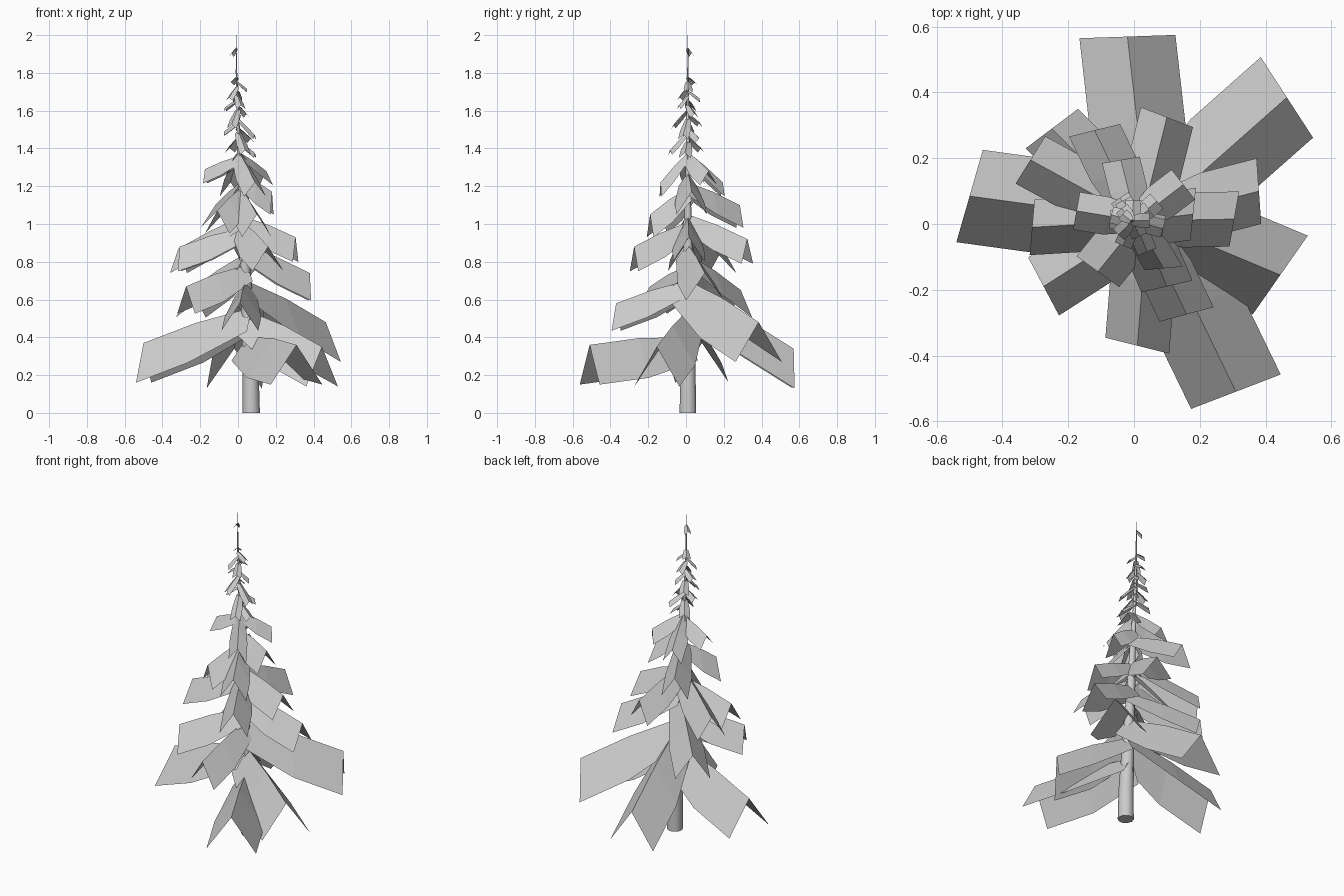
import bpy, bmesh, math, random
from mathutils import Vector

if "Cube" in bpy.data.objects:
    bpy.data.objects.remove(bpy.data.objects["Cube"])

random.seed(4)

# trunk centre line with radius: x, y, z, r
PATH = [(.07, .01, 0, .046), (.067, .01, .2, .043), (.055, .01, .45, .036), (.03, .01, .9, .024),
        (.005, .01, 1.4, .010), (-.008, .01, 1.8, .004), (-.01, .01, 2.0, .001)]


def trunk_at(z):
    for a, b in zip(PATH, PATH[1:]):
        if z <= b[2]:
            return Vector(a[:3]).lerp(Vector(b[:3]), (z - a[2]) / (b[2] - a[2]))
    return Vector(PATH[-1][:3])


def finish(bm, name):
    me = bpy.data.meshes.new(name)
    bm.to_mesh(me)
    bm.free()
    ob = bpy.data.objects.new(name, me)
    bpy.context.collection.objects.link(ob)
    return ob


def build_trunk(sides=10):
    bm = bmesh.new()
    rings = [[bm.verts.new((x + r * math.cos(k * math.tau / sides),
                            y + r * math.sin(k * math.tau / sides), z))
              for k in range(sides)] for x, y, z, r in PATH]
    for a, b in zip(rings, rings[1:]):
        for k in range(sides):
            n = (k + 1) % sides
            bm.faces.new((a[k], a[n], b[n], b[k])).smooth = True
    bm.faces.new(rings[0][::-1])
    bm.faces.new(rings[-1])
    finish(bm, "trunk")


def add_bough(bm, tip, z0, angle, half, drop, root=.6):
    """Folded card: central ridge with two drooping sides, narrower at the trunk."""
    base, tip = trunk_at(z0), Vector(tip)
    a = math.radians(angle)
    side = Vector((-math.sin(a), math.cos(a), 0))
    rows = []
    for t, s, lift in ((-.04, root, 0), (.5, 1, .015), (1, 1, 0)):
        ridge = base.lerp(tip, max(t, 0)) + (tip - base) * min(t, 0) + Vector((0, 0, lift * half / .14))
        down = Vector((0, 0, -drop * s))
        rows.append([bm.verts.new(p) for p in
                     (ridge + side * half * s + down, ridge, ridge - side * half * s + down)])
    for p, q in zip(rows, rows[1:]):
        for k in (0, 1):
            bm.faces.new((p[k], p[k + 1], q[k + 1], q[k]))


# tiers: half width, fold drop, boughs as (tip x, y, z, root z, facing angle)
TIERS = [
    (.146, .21, [(-.02, .57, .34, .66, 92), (.465, .385, .48, .70, 33), (.445, -.155, .35, .54, -35),
                 (.31, -.51, .36, .40, -69), (-.50, .085, .37, .55, 164)]),
    (.1, .145, [(.01, -.37, .58, .70, 256), (.38, .10, .74, .89, 4),
                (-.25, .29, .65, .84, 127), (-.275, -.19, .67, .78, 208)]),
    (.085, .13, [(.305, .015, .93, 1.04, -10), (-.31, -.01, .88, .98, 175), (-.315, .195, .87, 1.04, 148),
                 (.10, .325, .92, 1.05, 69), (.16, -.275, .88, 1.01, -75)]),
    (.08, .12, [(-.12, .285, 1.10, 1.22, 104), (.18, .03, 1.17, 1.27, -6),
                (.10, -.19, 1.05, 1.19, -77), (-.11, -.145, 1.07, 1.19, 234)]),
    (.058, .075, [(-.175, .04, 1.29, 1.36, 170), (-.04, .195, 1.22, 1.38, 100),
                  (.15, .12, 1.28, 1.38, 38), (.09, -.135, 1.22, 1.38, -85)]),
]
for i, (half, drop, boughs) in enumerate(TIERS):
    bm = bmesh.new()
    for x, y, z, z0, ang in boughs:
        add_bough(bm, (x, y, z), z0, ang, half, drop)
    finish(bm, f"bough_tier_{i + 1}")

# small drooping sprigs spiralling up the leader
bm = bmesh.new()
COUNT = 15
for i in range(COUNT):
    f = i / (COUNT - 1)
    z0 = 1.44 + .34 * f
    ang = i * 137.5 + random.uniform(-20, 20)
    reach = .10 - .05 * f + random.uniform(-.015, .015)
    root = trunk_at(z0)
    tip = root + Vector((math.cos(math.radians(ang)) * reach, math.sin(math.radians(ang)) * reach,
                         -reach * random.uniform(.5, 1.1)))
    add_bough(bm, tip, z0, ang, .032 - .010 * f, .025 - .008 * f)
add_bough(bm, (-.035, .03, 1.905), 1.935, 140, .018, .02)
finish(bm, "top_sprigs")

build_trunk()
